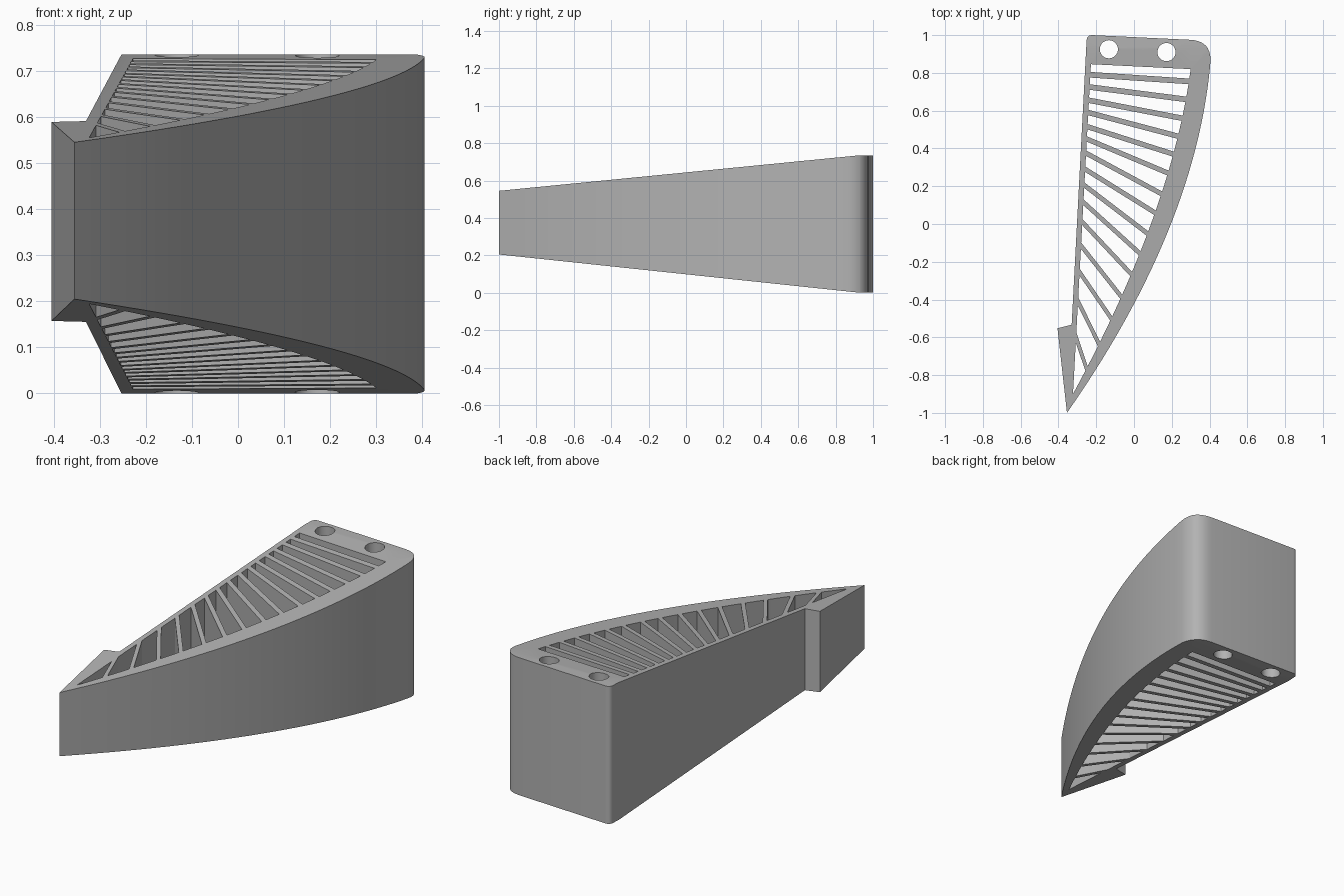
import bpy, bmesh, math
from mathutils import Vector

cube = bpy.data.objects.get("Cube")
if cube:
    bpy.data.objects.remove(cube, do_unlink=True)

FLAT_Y = 0.93          # the slopes level off behind this line
HEIGHT = 0.735


def bezier(p, c, q, n):
    """Points along a quadratic curve, both ends included."""
    p, c, q = Vector(p), Vector(c), Vector(q)
    ts = [i / n for i in range(n + 1)]
    return [p * (1 - t) ** 2 + c * 2 * t * (1 - t) + q * t * t for t in ts]


# Pocket area: straight edge on one side, curved edge on the other
TIP, BEND, TOP = Vector((-0.323, -0.90)), Vector((0.20, 0.066)), Vector((0.30, 0.82))
LEFT_TOP = Vector((-0.228, 0.846))


def left_x(y):
    return TIP.x + (LEFT_TOP.x - TIP.x) * (y - TIP.y) / (LEFT_TOP.y - TIP.y)


def right_x(y):
    a = TIP.y - 2 * BEND.y + TOP.y
    b = 2 * (BEND.y - TIP.y)
    t = (-b + math.sqrt(b * b - 4 * a * (TIP.y - y))) / (2 * a)
    return TIP.x * (1 - t) ** 2 + BEND.x * 2 * t * (1 - t) + TOP.x * t * t


def slat_edges(ly, ry, half):
    """Heights of the upper and lower edge of a slat at both of its ends."""
    angle = math.atan2(ly - ry, right_x(ry) - left_x(ly))
    shifts = []
    for f, y in ((left_x, ly), (right_x, ry)):
        slope = (f(y + 0.01) - f(y - 0.01)) / 0.02
        shifts.append(half / (math.cos(angle) + slope * math.sin(angle)))
    dl, dr = shifts
    return (ly + dl, ry + dr), (ly - dl, ry - dr)


# Outer outline: curved side, rounded corners, straight side, barb
outline = bezier((-0.355, -1), (0.33, -0.02), (0.405, 0.86), 28)
outline += bezier((0.405, 0.86), (0.41, 0.968), (0.30, 0.975), 10)[1:]
outline += bezier((-0.222, 1.0), (-0.25, 1.0), (-0.251, 0.972), 5)
outline += [Vector((-0.33, -0.533)), Vector((-0.405, -0.552))]
loops = [outline]

# Bolt holes
for cx, cy in ((-0.133, 0.925), (0.172, 0.91)):
    loops.append([Vector((cx + 0.048 * math.cos(a), cy + 0.048 * math.sin(a)))
                  for a in (math.tau * i / 32 for i in range(32))])

# Slots between the fanned slats
left_ys = (.79, .725, .655, .59, .515, .45, .375, .29, .205, .115, .01, -.115, -.255, -.41, -.60)
right_ys = (.755, .66, .56, .465, .37, .27, .16, .06, -.05, -.155, -.265, -.385, -.50, -.635, -.765)
above = (LEFT_TOP.y, TOP.y)
for i, (ly, ry) in enumerate(zip(left_ys, right_ys)):
    upper, lower = slat_edges(ly, ry, 0.015 - 0.005 * i / 14)
    ys = [above[1] + (upper[1] - above[1]) * k / 3 for k in range(4)]
    loops.append([Vector((left_x(upper[0]), upper[0])), Vector((left_x(above[0]), above[0]))]
                 + [Vector((right_x(y), y)) for y in ys])
    above = lower
ys = [above[1] + (TIP.y - above[1]) * k / 4 for k in range(5)]
loops.append([Vector((left_x(above[0]), above[0]))] + [Vector((right_x(y), y)) for y in ys])

# Fill the plan, extrude it and slope both ends
bm = bmesh.new()
edges = []
for loop in loops:
    vs = [bm.verts.new((p.x, p.y, 0)) for p in loop]
    edges += [bm.edges.new((vs[i - 1], vs[i])) for i in range(len(vs))]
bmesh.ops.triangle_fill(bm, edges=edges, use_beauty=True)
ext = bmesh.ops.extrude_face_region(bm, geom=bm.faces[:])
for v in ext["geom"]:
    if isinstance(v, bmesh.types.BMVert):
        v.co.z = HEIGHT
bmesh.ops.bisect_plane(bm, geom=bm.verts[:] + bm.edges[:] + bm.faces[:],
                       plane_co=(0, FLAT_Y, 0), plane_no=(0, 1, 0))
for v in bm.verts:
    drop = max(0, FLAT_Y - v.co.y)
    v.co.z += drop * 0.106 if v.co.z < HEIGHT / 2 else -drop * 0.0985
bmesh.ops.recalc_face_normals(bm, faces=bm.faces[:])
mesh = bpy.data.meshes.new("slatted_wedge_bracket")
bm.to_mesh(mesh)
bm.free()

# One grey material
grey = bpy.data.materials.new("light_grey")
grey.use_nodes = True
colour = (0.45, 0.45, 0.45, 1)
grey.diffuse_color = colour
grey.node_tree.nodes["Principled BSDF"].inputs["Base Color"].default_value = colour
mesh.materials.append(grey)

bracket = bpy.data.objects.new("slatted_wedge_bracket", mesh)
bpy.context.collection.objects.link(bracket)
bpy.context.view_layer.objects.active = bracket
bracket.select_set(True)
bpy.ops.object.shade_smooth_by_angle(angle=math.radians(25))
